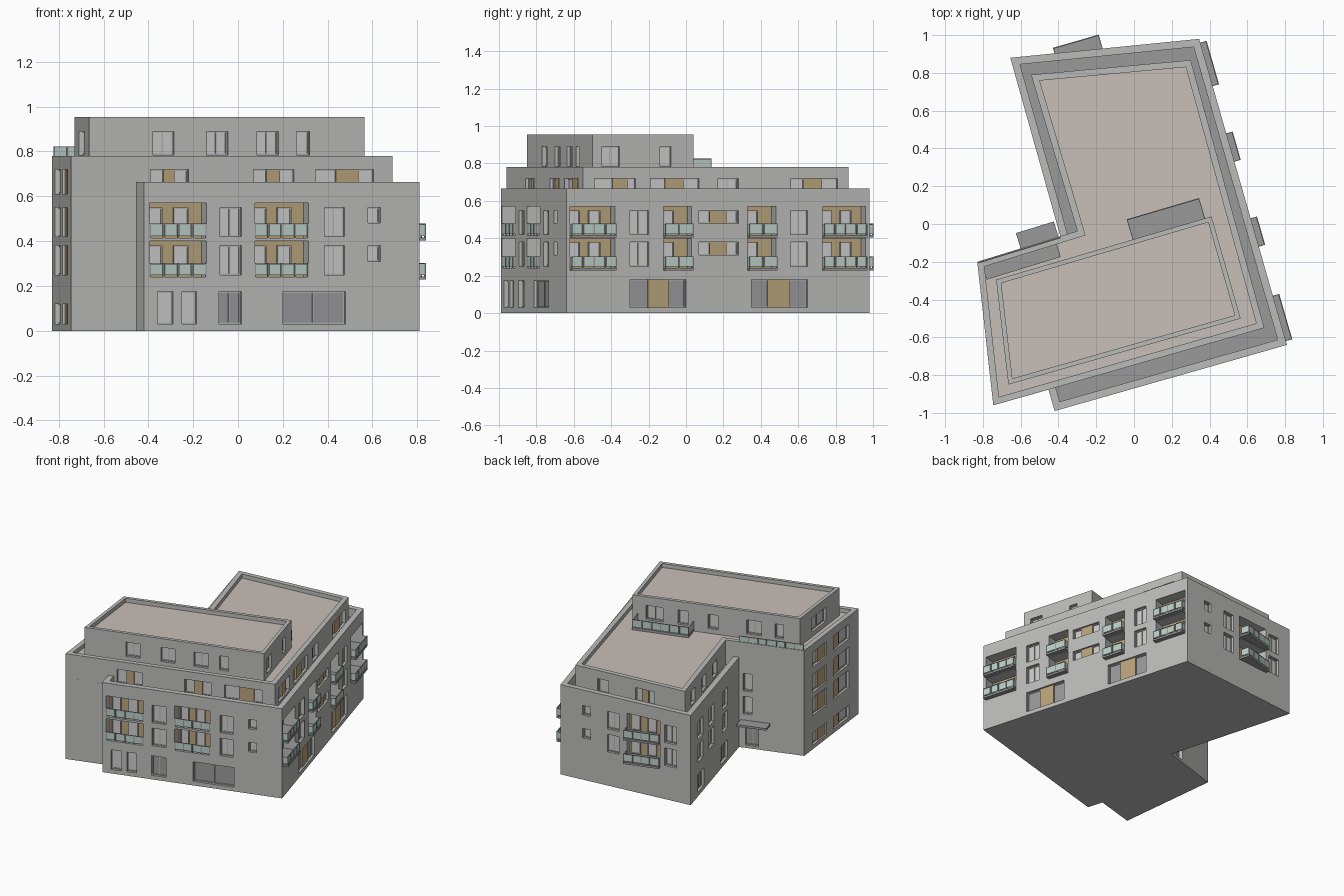
import bpy, bmesh
from mathutils import Vector

if "Cube" in bpy.data.objects:
    bpy.data.objects.remove(bpy.data.objects["Cube"])

def mat(name, r, g, b):
    m = bpy.data.materials.new(name)
    m.diffuse_color = (r, g, b, 1)
    m.use_nodes = True
    m.node_tree.nodes["Principled BSDF"].inputs["Base Color"].default_value = m.diffuse_color
    return m

WALL = mat("wall", .5, .5, .49)
DARK = mat("dark_grey", .32, .32, .33)
ROOF = mat("roof_gravel", .58, .52, .48)
COL = {"window_panes": mat("pane", .62, .62, .63), "window_frames": mat("frame", .45, .45, .46),
       "wood_panels": mat("wood", .48, .37, .2), "railing_glass": mat("glass", .5, .62, .58),
       "dark_doors": DARK, "railing_posts": DARK, "balcony_slabs": DARK, "terrace_decks": DARK,
       "entrance_canopy": DARK}
parts = {}      # boxes gathered per part name
FLOORS = ((.25, .38), (.42, .55))
LOGGIAS = ((.24, .40), (.415, .57))

def box(part, face, a, b, d0, d1, z0, z1):
    """Box on a wall: a..b along it, d0..d1 outward, z0..z1 up."""
    P, Q = Vector(face[0]), Vector(face[1])
    u = (Q - P).normalized()
    n = Vector((u.y, -u.x))
    bm = parts.setdefault(part, bmesh.new())
    lo, hi = [], []
    for s, d in ((a, d1), (a, d0), (b, d0), (b, d1)):
        p = P + u * s + n * d
        lo.append(bm.verts.new((p.x, p.y, z0)))
        hi.append(bm.verts.new((p.x, p.y, z1)))
    bm.faces.new(lo)
    bm.faces.new(hi)
    for i in range(4):
        j = (i + 1) % 4
        bm.faces.new((lo[i], lo[j], hi[j], hi[i]))

def along(face, axis, *vals):
    """Turn x (axis 0), y (axis 1) or fraction (axis 2) into distance along a wall."""
    P, Q = face
    L = (Vector(Q) - Vector(P)).length
    return sorted(L * (v if axis == 2 else (v - P[axis]) / (Q[axis] - P[axis])) for v in vals)

def to_object(name, bm, mats):
    bmesh.ops.recalc_face_normals(bm, faces=bm.faces[:])
    me = bpy.data.meshes.new(name)
    bm.to_mesh(me)
    bm.free()
    for m in mats:
        me.materials.append(m)
    ob = bpy.data.objects.new(name, me)
    bpy.context.collection.objects.link(ob)
    return ob

def pane(a, b, d, z0, z1, face, kind="window_panes"):
    box(kind, face, a, b, d - .004, d + .004, z0, z1)
    t = .006
    bars = [(a, a + t, z0, z1), (b - t, b, z0, z1), (a, b, z0, z0 + t), (a, b, z1 - t, z1)]
    if b - a > .085:
        bars.append(((a + b) / 2 - t / 2, (a + b) / 2 + t / 2, z0, z1))
    for s0, s1, y0, y1 in bars:
        box("window_frames", face, s0, s1, d, d + .009, y0, y1)

def window(body, face, axis, a, b, z0, z1, wood=None, kind="window_panes"):
    a, b = along(face, axis, a, b)
    box("cut_" + body, face, a, b, -.03, .05, z0, z1)
    pane(a, b, -.027, z0, z1, face, kind)
    if wood:
        w0, w1 = along(face, axis, *wood)
        box("wood_panels", face, w0, w1, -.028, -.012, z0, z1)

def railing(face, a, b, d, z, h=.058):
    n = max(2, round((b - a) / .065))
    w = (b - a) / n
    for i in range(n + 1):
        s = min(max(a + i * w, a + .003), b - .003)
        box("railing_posts", face, s - .003, s + .003, d - .006, d, z - .01, z + h)
    for i in range(n):
        box("railing_glass", face, a + i * w + .005, a + (i + 1) * w - .005, d - .005, d - .001, z + .004, z + h - .004)
    box("railing_posts", face, a, b, d - .006, d, z + h - .003, z + h)

def loggia(face, axis, a, b, out):
    """Two stacked recessed balconies with wooden back wall and glass railing."""
    a, b = along(face, axis, a, b)
    w = b - a
    for z0, z1 in LOGGIAS:
        box("cut_lower", face, a, b, -.09, .09, z0, z1)
        box("wood_panels", face, a, b, -.092, -.084, z0, z1)
        wins = ((.06, .3), (.5, .76)) if w > .2 else ((.12, .5),)
        for f0, f1 in wins:
            pane(a + f0 * w, a + f1 * w, -.08, z0 + .01, z1 - .02, face)
        railing(face, a, b, out, z0 + .005)
        if out:
            box("balcony_slabs", face, a, b, -.085, out, z0 - .012, z0 + .002)
            for s in (a, b - .004):
                box("railing_glass", face, s, s + .004, 0, out - .006, z0 + .009, z0 + .06)

def body(name, pts, z0, z1, drop, wall, roof_mat):
    """Storey volume with parapet and sunken roof; openings are cut from it."""
    bm = bmesh.new()
    f = bm.faces.new([bm.verts.new((x, y, z0)) for x, y in pts])
    top = bmesh.ops.extrude_face_region(bm, geom=[f], use_keep_orig=True)["geom"]
    bmesh.ops.translate(bm, vec=(0, 0, z1 - z0), verts=[v for v in top if isinstance(v, bmesh.types.BMVert)])
    roof = [g for g in top if isinstance(g, bmesh.types.BMFace)]
    bmesh.ops.recalc_face_normals(bm, faces=bm.faces[:])
    if drop:
        bmesh.ops.inset_region(bm, faces=roof, thickness=wall, use_even_offset=True)
        low = bmesh.ops.extrude_face_region(bm, geom=roof)["geom"]
        bmesh.ops.delete(bm, geom=[r for r in roof if r.is_valid], context='FACES_ONLY')
        bmesh.ops.translate(bm, vec=(0, 0, -drop), verts=[v for v in low if isinstance(v, bmesh.types.BMVert)])
        for g in low:
            if isinstance(g, bmesh.types.BMFace):
                g.material_index = 1
    ob = to_object(name + "_walls", bm, [WALL, roof_mat])
    cut = parts.pop("cut_" + name, None)
    if cut:
        cutter = to_object(name + "_cutter", cut, [])
        cutter.hide_render = True
        m = ob.modifiers.new("openings", 'BOOLEAN')
        m.operation, m.solver, m.object = 'DIFFERENCE', 'EXACT', cutter
        me = bpy.data.meshes.new_from_object(ob.evaluated_get(bpy.context.evaluated_depsgraph_get()))
        ob.modifiers.clear()
        ob.data = me
        bpy.data.objects.remove(cutter)

# Plan corners
A, B, C, D = (-.42, -.99), (.81, -.64), (.345, .98), (-.655, .88)
N, A2 = (-.39, -.065), (-.453, -.877)
W1, W2, K = (-.745, -.96), (-.83, -.20), (-.30, -.037)
S1, S2, S3 = (.69, -.55), (.30, .868), (-.545, .79)
P1, P2, P3, P4 = (-.665, -.85), (.565, -.50), (.41, .04), (-.73, -.295)

# South front of the lower block
south = (A, B)
loggia(south, 0, -.395, -.14, 0)
loggia(south, 0, .075, .315, 0)
for z0, z1 in FLOORS:
    window("lower", south, 0, -.08, .015, z0, z1)
    window("lower", south, 0, .385, .475, z0, z1)
    window("lower", south, 0, .58, .635, z0 + .06, z1)
for a, b, k in ((-.36, -.29, "window_panes"), (-.25, -.185, "window_panes"),
                (-.085, .015, "dark_doors"), (.2, .48, "dark_doors")):
    window("lower", south, 0, a, b, .03, .175, None, k)

# East side of the lower block
east = (B, C)
for a, b in ((-.62, -.38), (-.12, .03), (.33, .48), (.73, .96)):
    loggia(east, 1, a, b, .035)
for z0, z1 in FLOORS:
    window("lower", east, 1, -.30, -.20, z0, z1)
    window("lower", east, 1, .56, .65, z0, z1)
    window("lower", east, 1, .07, .28, z0 + .06, z1, (.13, .22))
window("lower", east, 1, -.30, 0, .03, .18, (-.2, -.09), "dark_doors")
window("lower", east, 1, .35, .65, .03, .18, (.44, .56), "dark_doors")

# North side, with balconies turned to the main axis, and west side
north, west = (C, D), (D, N)
loggia(((-.17, .945), (-.413, .875)), 2, 0, 1, .06)
for z0, z1 in FLOORS:
    window("lower", north, 2, .80, .89, z0, z1)
    window("lower", north, 2, .36, .45, z0, z1)
    window("lower", north, 2, .17, .23, z0 + .06, z1)
    for a, b in ((.15, .25), (.38, .48), (.66, .76)):
        window("lower", west, 2, a, b, z0, z1)
for a, b in ((.15, .27), (.62, .76)):
    window("lower", west, 2, a, b, .03, .16, None, "dark_doors")

# West wing end wall, its north wall and entrance canopy
wend, wnorth = (W2, W1), (N, W2)
for z0, z1, bod in ((.03, .12, "wing"), (.25, .38, "wing"), (.42, .55, "wing"), (.61, .72, "storey")):
    window(bod, wend, 2, .15, .41, z0, z1, (.27, .41))
    window(bod, wend, 2, .54, .82, z0, z1, (.54, .66))
for z0, z1 in FLOORS:
    window("wing", wnorth, 2, .06, .2, z0, z1)
window("wing", wnorth, 2, .1, .3, .02, .16, None, "dark_doors")
box("entrance_canopy", wnorth, .01, .22, 0, .085, .19, .205)

# Set-back storey
for a, b, w in ((-.39, -.22, (-.33, -.28)), (.07, .25, (.13, .19)), (.345, .605, (.44, .54))):
    window("storey", (W1, S1), 0, a, b, .615, .72, w)
for a, b, w in ((-.49, -.27, (-.39, -.31)), (-.19, .07, (-.11, -.01)), (.17, .28, None), (.56, .81, (.63, .73))):
    window("storey", (S1, S2), 1, a, b, .615, .72, w)
for a, b, w in ((.2, .3, None), (.55, .72, (.6, .66))):
    window("storey", (S2, S3), 2, a, b, .615, .72, w)
for a, b in ((.15, .25), (.42, .52), (.68, .78)):
    window("storey", (S3, K), 2, a, b, .615, .72)

# Penthouse
for a, b in ((-.38, -.285), (-.14, -.045), (.085, .18), (.26, .32)):
    window("penthouse", (P1, P2), 0, a, b, .785, .89)
for a, b in ((-.45, -.355), (-.14, -.08)):
    window("penthouse", (P2, P3), 1, a, b, .785, .89)
for a, b in ((.08, .18), (.27, .33), (.45, .51), (.68, .77), (.85, .9)):
    window("penthouse", (P3, P4), 2, a, b, .785, .89)
window("penthouse", (P4, P1), 2, .3, .65, .785, .89)

# Roof terraces with railings
pn = (P3, P4)
box("terrace_decks", pn, .035, .435, 0, .112, .74, .768)
railing(pn, .035, .435, .112, .768)
for s in (.035, .431):
    box("railing_glass", pn, s, s + .004, 0, .106, .772, .824)
box("terrace_decks", wnorth, .03, .44, -.105, -.02, .74, .765)
railing(wnorth, 0, .455, -.004, .772, .05)

# Wall volumes
body("lower", [A, B, C, D, N, A2], 0, .665, .065, .04, DARK)
body("wing", [W1, A2, N, W2], 0, .60, 0, 0, WALL)
body("storey", [W1, S1, S2, S3, K, W2], .60, .78, .03, .035, ROOF)
body("penthouse", [P1, P2, P3, P4], .745, .955, .03, .025, ROOF)

for name, bm in parts.items():
    to_object(name, bm, [COL[name]])
